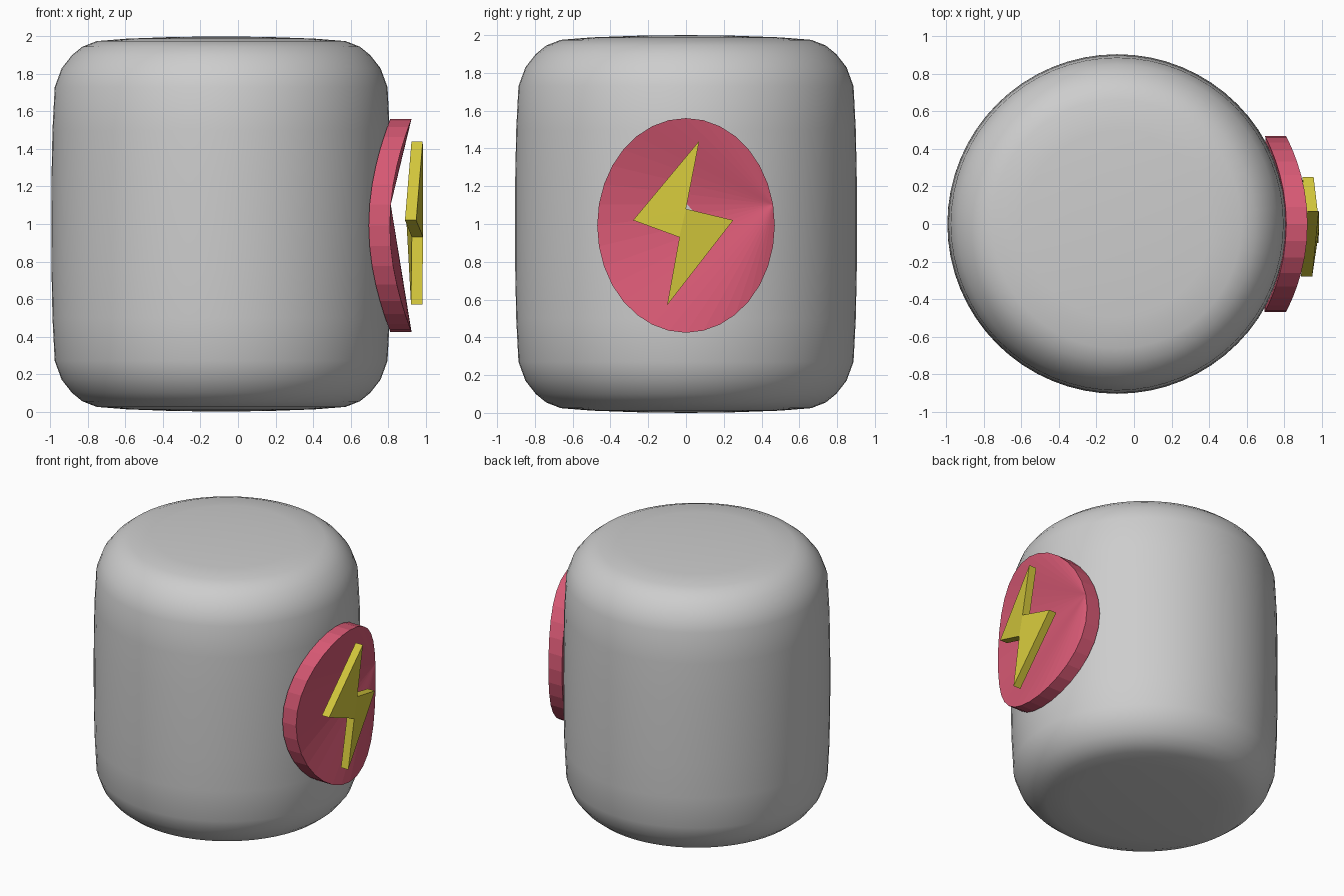
import bpy, bmesh, math

cube = bpy.data.objects.get("Cube")
if cube:
    bpy.data.objects.remove(cube, do_unlink=True)

AXIS_X = -0.09   # centre line of the body
SEGMENTS = 64


def material(name, rgb):
    mat = bpy.data.materials.new(name)
    mat.use_nodes = True
    colour = (*rgb, 1.0)
    mat.diffuse_color = colour
    mat.node_tree.nodes["Principled BSDF"].inputs["Base Color"].default_value = colour
    return mat


def finish(name, bm, mat):
    bmesh.ops.recalc_face_normals(bm, faces=bm.faces)
    mesh = bpy.data.meshes.new(name)
    bm.to_mesh(mesh)
    bm.free()
    mesh.materials.append(mat)
    obj = bpy.data.objects.new(name, mesh)
    bpy.context.collection.objects.link(obj)
    return obj


def wrapped_x(radius, y):
    """x of a cylinder surface around the body axis."""
    return AXIS_X + math.sqrt(radius ** 2 - y ** 2)


def wrapped_plate(name, outline, triangles, radius, depth, mat):
    """Plate from a (y, z) outline, bent around the body."""
    bm = bmesh.new()
    outer = [bm.verts.new((wrapped_x(radius, y), y, z)) for y, z in outline]
    inner = [bm.verts.new((v.co.x - depth, v.co.y, v.co.z)) for v in outer]
    for a, b, c in triangles:
        bm.faces.new((outer[a], outer[b], outer[c]))
        bm.faces.new((inner[c], inner[b], inner[a]))
    n = len(outline)
    for i in range(n):
        j = (i + 1) % n
        bm.faces.new((outer[i], inner[i], inner[j], outer[j]))
    return finish(name, bm, mat)


grey = material("light_grey", (0.61, 0.61, 0.61))
pink = material("rose_pink", (0.68, 0.10, 0.175))
yellow = material("bolt_yellow", (0.66, 0.58, 0.045))

# Body: soft-edged drum, turned from a half profile mirrored about mid height
upper = [(0.905, 1.0), (0.904, 1.25), (0.899, 1.5), (0.887, 1.73), (0.85, 1.83),
         (0.795, 1.90), (0.74, 1.945), (0.663, 1.975), (0.50, 1.988), (0.25, 1.997)]
profile = [(r, 2.0 - z) for r, z in reversed(upper[1:])] + upper
bm = bmesh.new()
rings = []
for r, z in profile:
    rings.append([bm.verts.new((AXIS_X + r * math.cos(2 * math.pi * k / SEGMENTS),
                                r * math.sin(2 * math.pi * k / SEGMENTS), z))
                  for k in range(SEGMENTS)])
for low, high in zip(rings, rings[1:]):
    for k in range(SEGMENTS):
        m = (k + 1) % SEGMENTS
        bm.faces.new((low[k], low[m], high[m], high[k]))
for ring, z in ((rings[0], 0.0), (rings[-1], 2.0)):
    pole = bm.verts.new((AXIS_X, 0, z))
    for k in range(SEGMENTS):
        bm.faces.new((ring[k], ring[(k + 1) % SEGMENTS], pole))
for face in bm.faces:
    face.smooth = True
finish("body", bm, grey)

# Badge: oval plate whose bent face is a fan from one rim corner
N = 32
oval = []
for i in range(N):
    a = 2 * math.pi * (i + 1) / N
    oval.append((0.47 * math.cos(a), 0.9925 + 0.568 * math.sin(a)))
fan = [(0, i, i + 1) for i in range(1, N - 1)]
wrapped_plate("badge", oval, fan, 1.015, 0.113, pink)

# Lightning bolt in front of the badge
bolt = [(0.07, 1.44), (-0.28, 1.02), (-0.035, 0.93),
        (-0.10, 0.57), (0.25, 1.02), (0.0, 1.08)]
bolt_faces = [(0, 1, 5), (1, 2, 5), (2, 4, 5), (2, 3, 4)]
wrapped_plate("lightning_bolt", bolt, bolt_faces, 1.077, 0.06, yellow)
